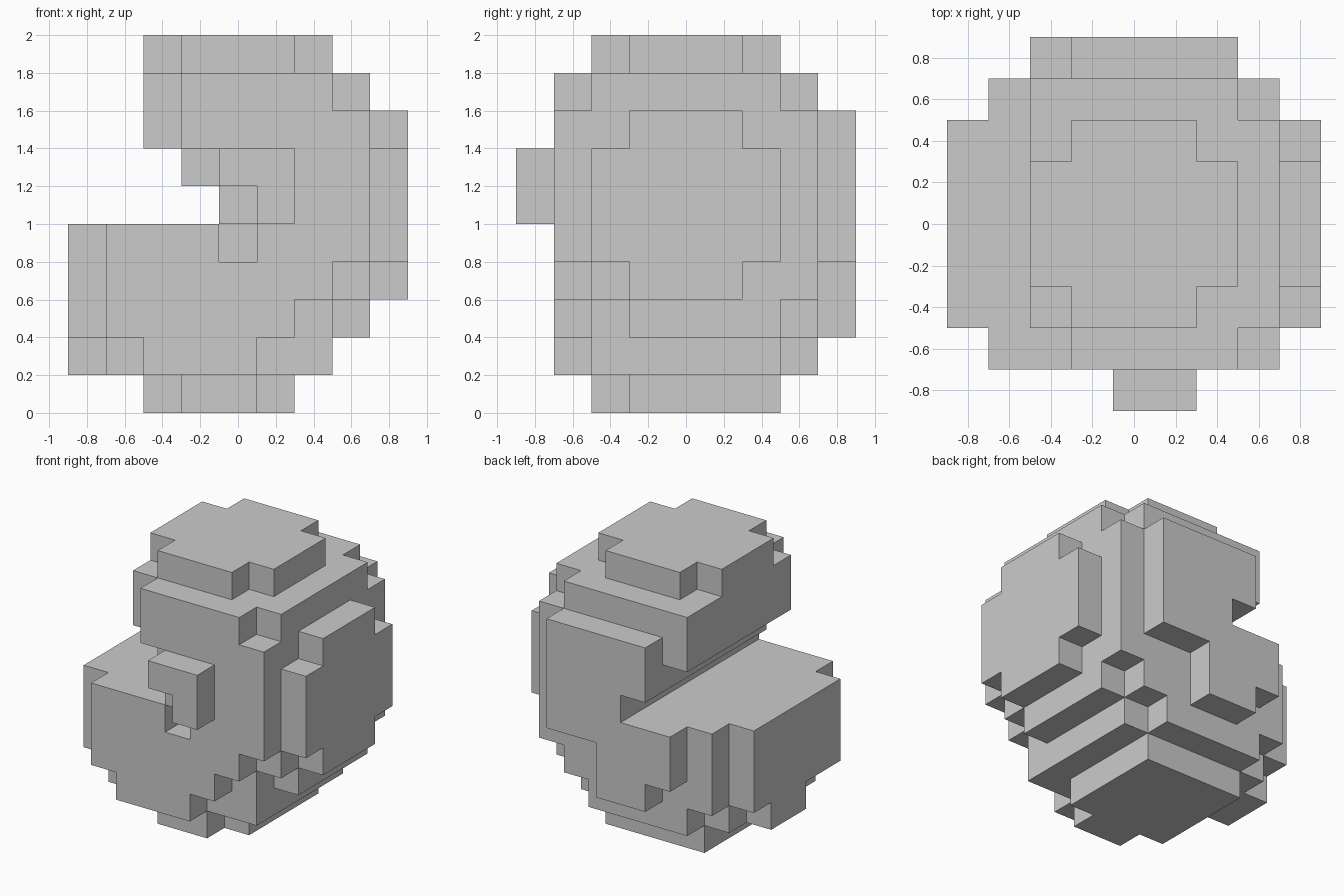
import bpy, bmesh
from mathutils import Vector

if "Cube" in bpy.data.objects:
    bpy.data.objects.remove(bpy.data.objects["Cube"])

S = 0.2                                # block size
ORIGIN = Vector((-0.9, -0.9, 0.0))
cells = set()


def block(x0, x1, y0, y1, z):
    return {(x, y, z) for x in range(x0, x1) for y in range(y0, y1)}


def add_layers(z, layers):
    """Stack layers upward from z; each is a few (x0, x1, y0, y1) block ranges."""
    for i, layer in enumerate(layers):
        for r in layer:
            cells.update(block(*r, z + i))


# foot and lower half, up to the mouth floor
add_layers(0, [
    [(2, 6, 3, 7), (3, 5, 2, 3)],
    [(1, 7, 2, 7), (2, 5, 1, 2), (2, 6, 7, 8), (0, 1, 4, 6)],
    [(0, 7, 2, 7), (7, 8, 3, 7), (1, 6, 1, 2), (1, 7, 7, 8), (3, 5, 8, 9)],
    [(0, 8, 2, 7), (8, 9, 3, 6), (1, 7, 1, 2), (1, 8, 7, 8), (2, 5, 8, 9)],
    [(0, 9, 2, 7), (1, 8, 1, 8), (2, 7, 8, 9)],
])
# upper half, with the mouth cut in from the left
add_layers(5, [
    [(4, 9, 2, 7), (4, 8, 1, 8), (4, 7, 8, 9)],
    [(3, 9, 2, 7), (4, 8, 1, 2), (3, 8, 7, 8), (3, 7, 8, 9)],
    [(2, 8, 2, 8), (8, 9, 3, 6), (3, 8, 1, 2), (3, 7, 8, 9)],
    [(2, 8, 2, 7), (3, 7, 1, 2), (2, 7, 7, 8)],
    [(2, 7, 3, 6), (3, 6, 2, 7)],
])
# notch under the eye
cells -= block(4, 5, 1, 2, 4)
# raised L-shaped eye on the front
cells |= block(4, 6, 0, 1, 6) | block(5, 6, 0, 1, 5)

# skin only the exposed block faces
bm = bmesh.new()
verts = {}


def vert(p):
    if p not in verts:
        verts[p] = bm.verts.new(ORIGIN + Vector(p) * S)
    return verts[p]


for c in sorted(cells):
    for axis in range(3):
        for side in (0, 1):
            n = list(c)
            n[axis] += 1 if side else -1
            if tuple(n) in cells:
                continue
            u, v = (axis + 1) % 3, (axis + 2) % 3
            corners = []
            for du, dv in ((0, 0), (1, 0), (1, 1), (0, 1)):
                p = list(c)
                p[axis] += side
                p[u] += du
                p[v] += dv
                corners.append(vert(tuple(p)))
            bm.faces.new(corners if side else corners[::-1])

# merge coplanar squares into clean flat faces
bmesh.ops.dissolve_limit(bm, angle_limit=0.01, verts=bm.verts[:], edges=bm.edges[:])
mesh = bpy.data.meshes.new("blocky_body")
bm.to_mesh(mesh)
bm.free()
bpy.context.collection.objects.link(bpy.data.objects.new("blocky_body", mesh))
